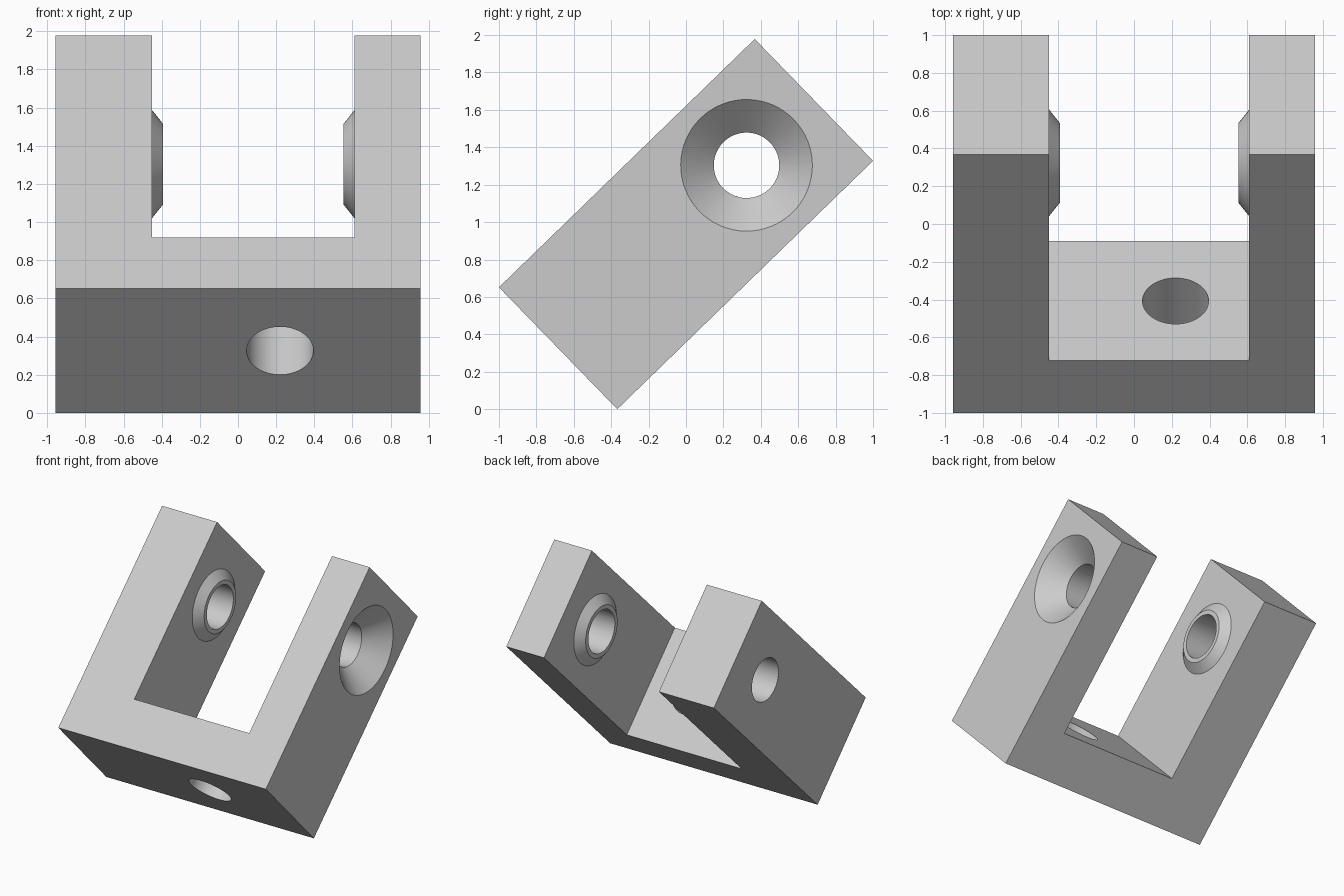
import bpy, bmesh
from math import radians, sin, pi
from mathutils import Matrix, Vector

if "Cube" in bpy.data.objects:
    bpy.data.objects.remove(bpy.data.objects["Cube"], do_unlink=True)

# Main dimensions, in the untilted frame: y along the arms, z across the plate
TILT = radians(44.15)
LENGTH, WIDTH, HALF = 1.906, 0.908, 0.957
FLOOR = 0.385
LEFT_IN, RIGHT_IN = 0.61, -0.45
BORE, SINK = 0.175, 0.352
SINK_DEPTH, BOSS = 0.165, 0.058
PIN_Y, MID_Z = 1.404, WIDTH / 2

grey = bpy.data.materials.new("light grey")
grey.use_nodes = True
colour = (0.6, 0.6, 0.6, 1)
grey.diffuse_color = colour
grey.node_tree.nodes["Principled BSDF"].inputs["Base Color"].default_value = colour


def make_object(name, bm):
    bmesh.ops.recalc_face_normals(bm, faces=bm.faces)
    mesh = bpy.data.meshes.new(name)
    bm.to_mesh(mesh)
    bm.free()
    mesh.materials.append(grey)
    obj = bpy.data.objects.new(name, mesh)
    bpy.context.collection.objects.link(obj)
    return obj


def frustum(name, start, end, r_start, r_end):
    """Round solid from start to end, with a radius at each end."""
    start, end = Vector(start), Vector(end)
    axis = end - start
    turn = axis.to_track_quat('Z', 'Y').to_matrix().to_4x4()
    bm = bmesh.new()
    bmesh.ops.create_cone(bm, cap_ends=True, segments=64, radius1=r_start,
                          radius2=r_end, depth=axis.length,
                          matrix=Matrix.Translation((start + end) / 2) @ turn)
    return make_object(name, bm)


def combine(target, tool, operation):
    """Apply a boolean and discard the tool."""
    tool.hide_render = True
    bpy.context.view_layer.objects.active = target
    mod = target.modifiers.new(operation.lower(), 'BOOLEAN')
    mod.operation, mod.object, mod.solver = operation, tool, 'EXACT'
    bpy.ops.object.modifier_apply(modifier=mod.name)
    bpy.data.objects.remove(tool, do_unlink=True)


# U-shaped clevis body
outline = [(-HALF, 0), (HALF, 0), (HALF, LENGTH), (LEFT_IN, LENGTH),
           (LEFT_IN, FLOOR), (RIGHT_IN, FLOOR), (RIGHT_IN, LENGTH), (-HALF, LENGTH)]
bm = bmesh.new()
face = bm.faces.new([bm.verts.new((x, y, 0)) for x, y in outline])
extruded = bmesh.ops.extrude_face_region(bm, geom=[face])["geom"]
bmesh.ops.translate(bm, vec=(0, 0, WIDTH),
                    verts=[v for v in extruded if isinstance(v, bmesh.types.BMVert)])
body = make_object("clevis_bracket", bm)

# Tapered bosses on the inner arm faces, sunk slightly into the arms
slope = (0.283 - 0.21) / BOSS
sunk = 0.03
for inner, side in ((LEFT_IN, -1), (RIGHT_IN, 1)):
    boss = frustum("boss", (inner - side * sunk, PIN_Y, MID_Z),
                   (inner + side * BOSS, PIN_Y, MID_Z), 0.283 + slope * sunk, 0.21)
    combine(body, boss, 'UNION')

# Pin bore through both arms
combine(body, frustum("pin_bore", (-2, PIN_Y, MID_Z), (2, PIN_Y, MID_Z), BORE, BORE),
        'DIFFERENCE')

# Countersink on the outer left face
flare, extra = (SINK - BORE) / SINK_DEPTH, 0.05
combine(body, frustum("countersink", (HALF - SINK_DEPTH, PIN_Y, MID_Z),
                      (HALF + extra, PIN_Y, MID_Z), BORE, SINK + flare * extra),
        'DIFFERENCE')

# Mounting hole through the base
combine(body, frustum("mounting_hole", (0.22, -0.2, MID_Z), (0.22, FLOOR + 0.2, MID_Z),
                      BORE, BORE), 'DIFFERENCE')

# Tilt so the bracket rests on its lower front edge
body.data.transform(Matrix.Translation((0, WIDTH * sin(TILT) - 1, 0))
                    @ Matrix.Rotation(TILT, 4, 'X'))

bpy.ops.object.select_all(action='DESELECT')
body.select_set(True)
bpy.context.view_layer.objects.active = body
bpy.ops.object.shade_smooth_by_angle(angle=pi / 9)
